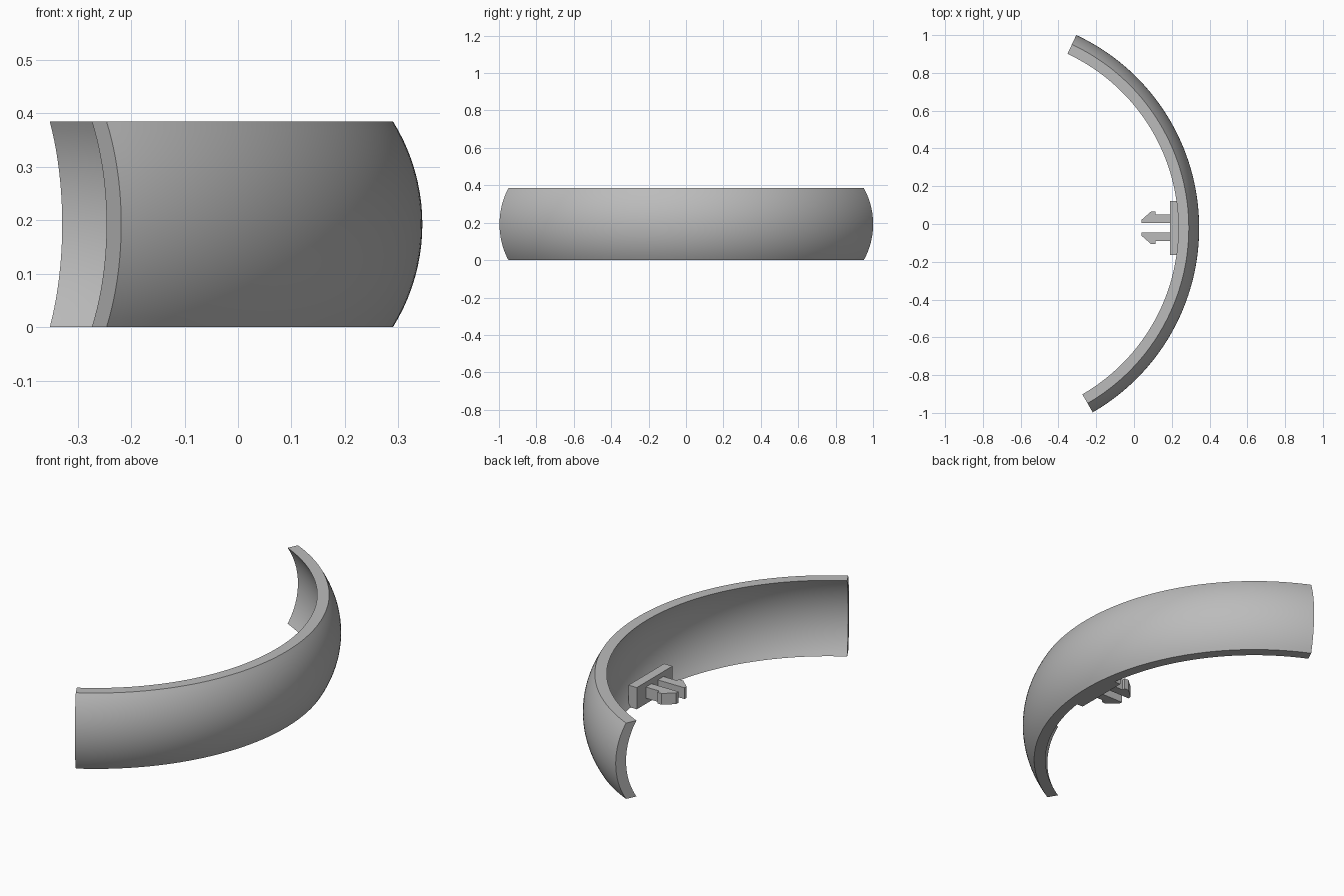
import bpy
import bmesh
from math import radians, sin, cos, asin, sqrt

cube = bpy.data.objects.get("Cube")
if cube:
    bpy.data.objects.remove(cube, do_unlink=True)

grey = bpy.data.materials.new("plain grey")
grey.use_nodes = True
colour = (0.5, 0.5, 0.5, 1)
grey.diffuse_color = colour
grey.node_tree.nodes["Principled BSDF"].inputs["Base Color"].default_value = colour


def make_object(name, bm, smooth=False):
    bmesh.ops.recalc_face_normals(bm, faces=bm.faces)
    mesh = bpy.data.meshes.new(name)
    bm.to_mesh(mesh)
    bm.free()
    mesh.materials.append(grey)
    obj = bpy.data.objects.new(name, mesh)
    bpy.context.collection.objects.link(obj)
    if smooth:
        bpy.ops.object.select_all(action='DESELECT')
        obj.select_set(True)
        bpy.context.view_layer.objects.active = obj
        bpy.ops.object.shade_smooth_by_angle(angle=radians(30))
    return obj


def prism(name, outline, z0, z1):
    bm = bmesh.new()
    base = bm.faces.new([bm.verts.new((x, y, z0)) for x, y in outline])
    top = bmesh.ops.extrude_face_region(bm, geom=[base])["geom"]
    verts = [v for v in top if isinstance(v, bmesh.types.BMVert)]
    bmesh.ops.translate(bm, verts=verts, vec=(0, 0, z1 - z0))
    return make_object(name, bm)


# Curved band: a bowed strip section swept around part of a circle
CX, CY, RADIUS = -0.782, -0.021, 1.127
HEIGHT, THICK, BULGE = 0.385, 0.055, 0.055
START, END, STEPS, ROWS = -60, 65, 96, 20
half = HEIGHT / 2
bow = (half ** 2 + BULGE ** 2) / (2 * BULGE)
tilt = asin(half / bow)
arc = []
for i in range(ROWS + 1):
    t = tilt * (2 * i / ROWS - 1)
    arc.append((RADIUS - bow + bow * cos(t), half + bow * sin(t)))
section = arc + [(r - THICK, z) for r, z in reversed(arc)]

bm = bmesh.new()
rings = []
for s in range(STEPS + 1):
    a = radians(START + (END - START) * s / STEPS)
    rings.append([bm.verts.new((CX + r * cos(a), CY + r * sin(a), z)) for r, z in section])
count = len(section)
for a, b in zip(rings, rings[1:]):
    for i in range(count):
        j = (i + 1) % count
        bm.faces.new((a[i], a[j], b[j], b[i]))
# End caps, as strips across the thickness
for ring in (rings[0], rings[-1]):
    for i in range(ROWS):
        bm.faces.new((ring[i], ring[i + 1], ring[count - 2 - i], ring[count - 1 - i]))
make_object("curved_band", bm, smooth=True)

# Mounting plate on the inside of the band
MID = -0.02
prism("mounting_plate", [(0.19, MID - 0.143), (0.237, MID - 0.143),
                         (0.237, MID + 0.143), (0.19, MID + 0.143)], 0.0, 0.11)

# Pair of barbed snap prongs, mirrored about the plate centre
barb = [(0.195, 0.025), (0.04, 0.025), (0.04, 0.042), (0.09, 0.086),
        (0.115, 0.086), (0.115, 0.07), (0.195, 0.07)]
for name, side in (("back_prong", 1), ("front_prong", -1)):
    prism(name, [(x, MID + side * y) for x, y in barb], 0.028, 0.085)
